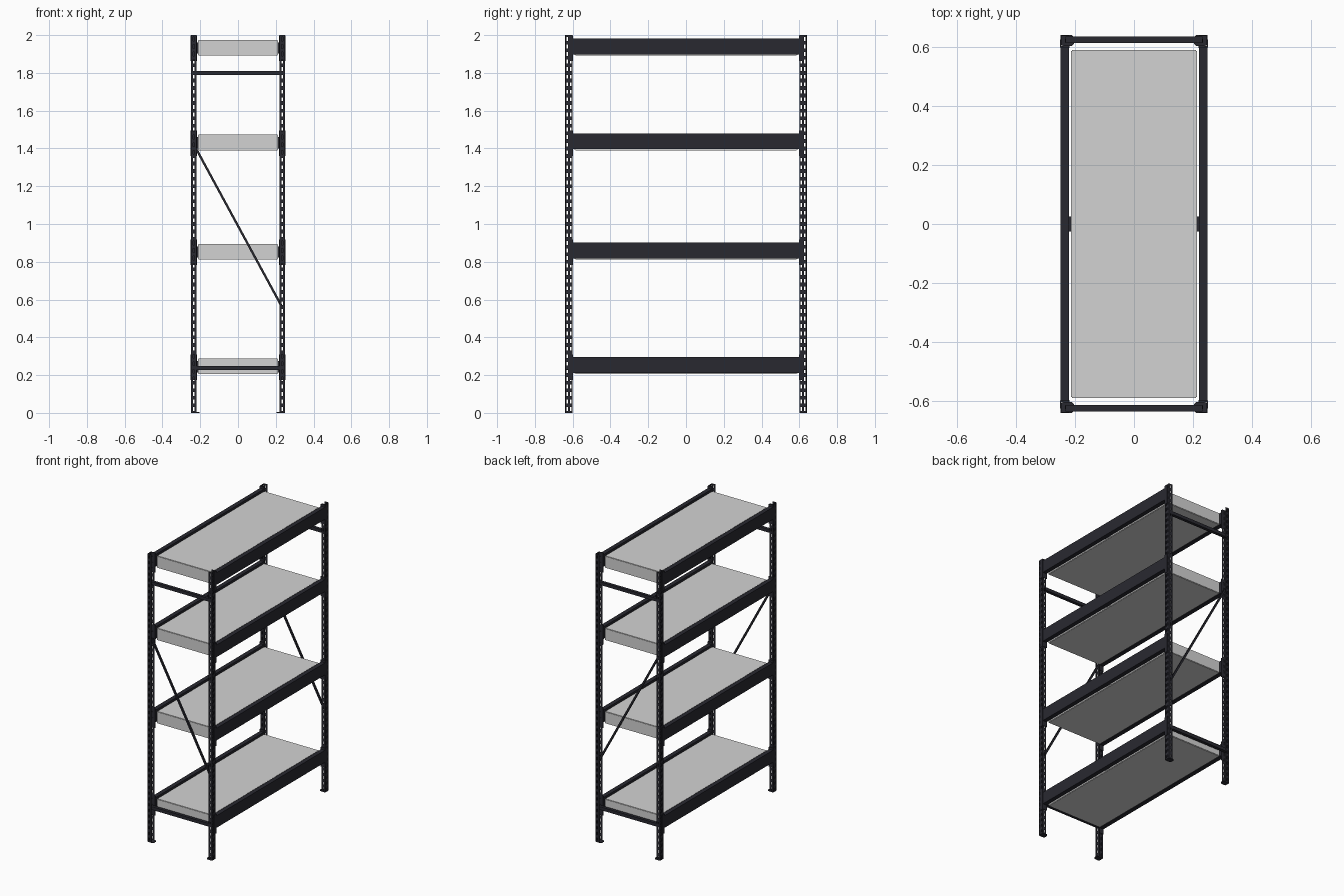
import bpy, bmesh, math
from mathutils import Matrix, Vector

if "Cube" in bpy.data.objects:
    bpy.data.objects.remove(bpy.data.objects["Cube"])


def material(name, rgb):
    m = bpy.data.materials.new(name)
    m.diffuse_color = (*rgb, 1)
    m.use_nodes = True
    m.node_tree.nodes["Principled BSDF"].inputs["Base Color"].default_value = m.diffuse_color
    return m


DARK = material("dark steel", (0.022, 0.022, 0.030))
GREY = material("light grey", (0.65, 0.65, 0.65))


def finish(name, bm, mat, mirror=(False, False)):
    bmesh.ops.recalc_face_normals(bm, faces=bm.faces[:])
    me = bpy.data.meshes.new(name)
    bm.to_mesh(me)
    bm.free()
    me.materials.append(mat)
    ob = bpy.data.objects.new(name, me)
    bpy.context.collection.objects.link(ob)
    if any(mirror):
        mod = ob.modifiers.new("mirror", "MIRROR")
        mod.use_axis = (mirror[0], mirror[1], False)
        mod.use_mirror_merge = False
    return ob


def box(bm, x0, x1, y0, y1, z0, z1, rot=Matrix()):
    """Box between limits, optionally turned about its own centre."""
    c = Vector(((x0 + x1) / 2, (y0 + y1) / 2, (z0 + z1) / 2))
    s = Matrix.Diagonal((x1 - x0, y1 - y0, z1 - z0, 1))
    return bmesh.ops.create_cube(bm, size=1, matrix=Matrix.Translation(c) @ rot @ s)["verts"]


# Perforated channel posts: profile swept up, slot faces left out
profile = [(0.220, 0.602), (0.231, 0.602), (0.238, 0.602), (0.247, 0.602),
           (0.247, 0.607), (0.247, 0.613), (0.247, 0.626), (0.247, 0.632),
           (0.247, 0.638), (0.238, 0.638), (0.231, 0.638), (0.220, 0.638)]
slotted = {1, 4, 6, 9}
levels = [0.0]
for i in range(50):
    levels += [i * 0.04 + 0.01, i * 0.04 + 0.03]
levels.append(2.0)
bm = bmesh.new()
rows = [[bm.verts.new((x, y, z)) for x, y in profile] for z in levels]
for r in range(len(levels) - 1):
    for s in range(len(profile) - 1):
        if s in slotted and r % 2 == 1:
            continue
        bm.faces.new((rows[r][s], rows[r][s + 1], rows[r + 1][s + 1], rows[r + 1][s]))
posts = finish("posts", bm, DARK)
solid = posts.modifiers.new("sheet", "SOLIDIFY")
solid.thickness = 0.003
solid.offset = 0
mir = posts.modifiers.new("mirror", "MIRROR")
mir.use_axis = (True, True, False)
mir.use_mirror_merge = False

# Foot plates with clipped corners
bm = bmesh.new()
box(bm, 0.203, 0.249, 0.602, 0.640, 0, 0.005)
upright = [e for e in bm.edges if abs(e.verts[0].co.z - e.verts[1].co.z) > 0.001]
bmesh.ops.bevel(bm, geom=upright, offset=0.008, segments=1, affect='EDGES')
finish("foot_plates", bm, DARK, (True, True))

# Four levels: shelf, side beams, corner connectors, middle clips
for n, z in enumerate((0.205, 0.812, 1.39, 1.892), 1):
    bm = bmesh.new()
    box(bm, -0.213, 0.213, -0.589, 0.589, z, z + 0.083)
    bmesh.ops.bevel(bm, geom=bm.edges[:], offset=0.003, segments=2, affect='EDGES')
    finish(f"shelf_{n}", bm, GREY)

    bm = bmesh.new()
    box(bm, 0.220, 0.2495, -0.6, 0.6, z + 0.006, z + 0.09)
    finish(f"side_beams_{n}", bm, DARK, (True, False))

    bm = bmesh.new()
    top = min(z + 0.105, 2.0)
    box(bm, 0.217, 0.251, 0.597, 0.601, z - 0.03, top)
    box(bm, 0.248, 0.251, 0.597, 0.624, z - 0.03, top)
    finish(f"beam_connectors_{n}", bm, DARK, (True, True))

    bm = bmesh.new()
    box(bm, 0.212, 0.222, -0.025, 0.025, z + 0.01, z + 0.07)
    finish(f"shelf_clips_{n}", bm, DARK, (True, False))

# Horizontal end bars
bm = bmesh.new()
for z in (0.238, 1.80):
    box(bm, -0.232, 0.232, 0.613, 0.634, z - 0.011, z + 0.011)
finish("end_bars", bm, DARK, (False, True))

# Diagonal end braces
bm = bmesh.new()
a, b = Vector((-0.228, 0.62, 1.41)), Vector((0.228, 0.62, 0.57))
d, c = b - a, (a + b) / 2
box(bm, c.x - 0.006, c.x + 0.006, 0.614, 0.626, c.z - d.length / 2, c.z + d.length / 2,
    Matrix.Rotation(math.atan2(d.x, d.z), 4, 'Y'))
finish("diagonal_braces", bm, DARK, (False, True))
